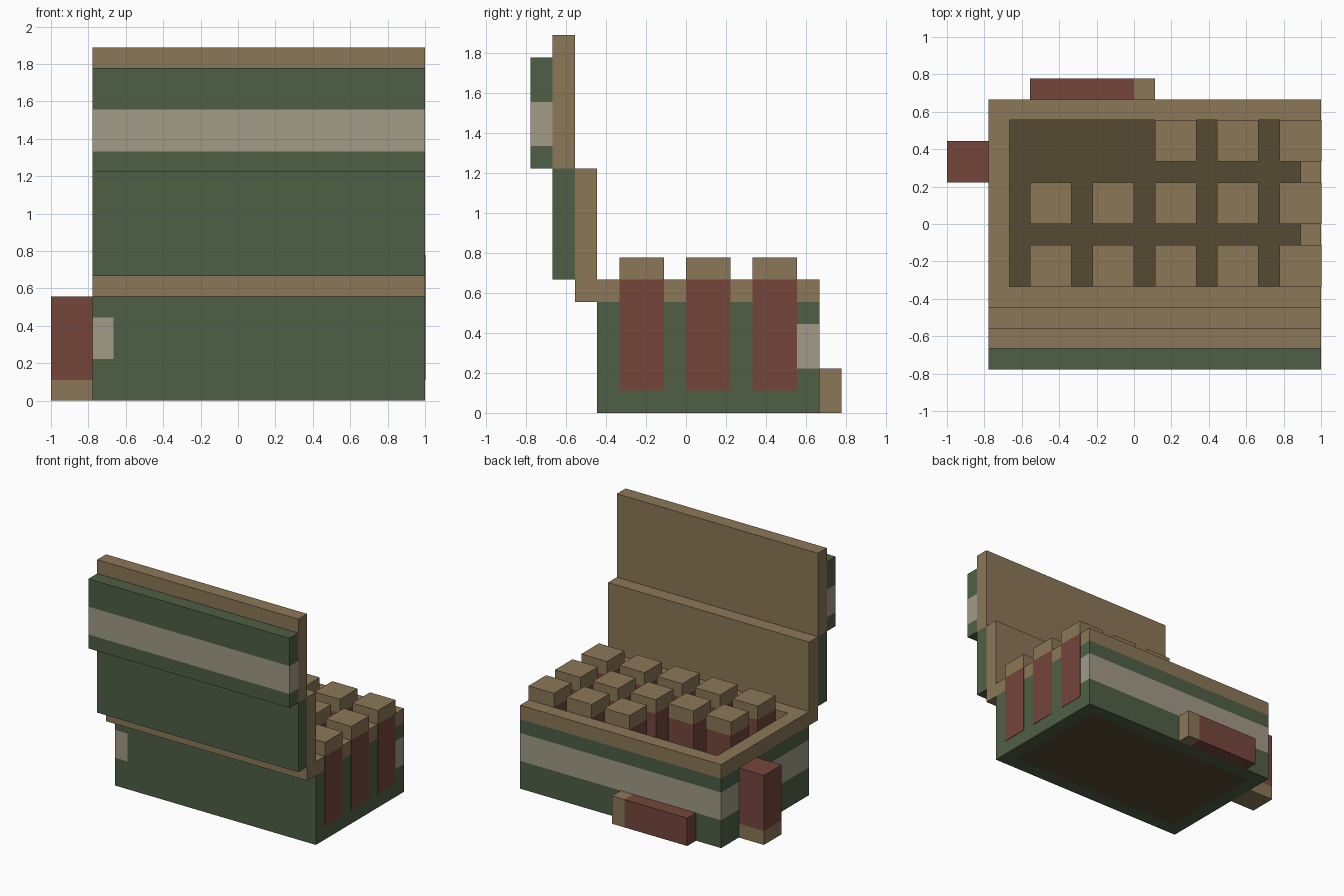
import bpy, bmesh
from mathutils import Vector

cube = bpy.data.objects.get("Cube")
if cube:
    bpy.data.objects.remove(cube, do_unlink=True)

U = 1 / 9  # one block of the grid the whole model is built on


def material(name, rgb):
    def linear(c):
        c /= 255
        return c / 12.92 if c <= 0.04045 else ((c + 0.055) / 1.055) ** 2.4
    colour = [linear(c) for c in rgb] + [1]
    mat = bpy.data.materials.new(name)
    mat.use_nodes = True
    mat.diffuse_color = colour
    bsdf = mat.node_tree.nodes["Principled BSDF"]
    bsdf.inputs["Base Color"].default_value = colour
    bsdf.inputs["Roughness"].default_value = 0.9
    return mat


TAN = material("tan", (139, 119, 87))
GREEN = material("olive green", (79, 95, 69))
PALE = material("pale grey", (162, 155, 136))
RED = material("dull red", (117, 70, 59))
DARK = material("dark brown", (86, 74, 51))


def block(name, lo, hi, colours, axis=2, cuts=()):
    """Box between two grid corners, cut across one axis into coloured bands."""
    lo, hi = Vector(lo), Vector(hi)
    bm = bmesh.new()
    bmesh.ops.create_cube(bm, size=1)
    for v in bm.verts:
        v.co = Vector([(lo[i] + (v.co[i] + 0.5) * (hi[i] - lo[i])) * U for i in range(3)])
    normal = Vector([float(i == axis) for i in range(3)])
    for cut in cuts:
        bmesh.ops.bisect_plane(bm, geom=bm.verts[:] + bm.edges[:] + bm.faces[:],
                               plane_co=normal * cut * U, plane_no=normal)
    for f in bm.faces:
        place = f.calc_center_median()[axis] / U
        f.material_index = sum(place > cut for cut in cuts)
    mesh = bpy.data.meshes.new(name)
    for mat in colours:
        mesh.materials.append(mat)
    bm.to_mesh(mesh)
    bm.free()
    obj = bpy.data.objects.new(name, mesh)
    bpy.context.collection.objects.link(obj)
    return obj


STRIPED = [GREEN, PALE, GREEN]

# Box floor and walls; the stripe runs along the left-hand and back walls
block("floor", (-6, -3, 0), (8, 5, 1), [DARK])
block("front_wall", (-6, -4, 0), (9, -3, 5), [GREEN])
block("plain_side_wall", (8, -3, 0), (9, 5, 5), [GREEN])
block("striped_side_wall", (-7, -4, 0), (-6, 5, 5), STRIPED, cuts=(2, 4))
block("back_wall", (-7, 5, 0), (9, 6, 5), STRIPED, cuts=(2, 4))

# Tan rim around the opening
block("rim_front", (-7, -4, 5), (9, -3, 6), [TAN])
block("rim_back", (-7, 5, 5), (9, 6, 6), [TAN])
for side, x in (("right", -7), ("left", 8)):
    block("rim_" + side, (x, -3, 5), (x + 1, 5, 6), [TAN])

# Open lid in two stepped layers
block("lid_lower_lining", (-7, -5, 5), (9, -4, 11), [TAN])
block("lid_lower_shell", (-7, -6, 6), (9, -5, 11), [GREEN])
block("lid_upper_lining", (-7, -6, 11), (9, -5, 17), [TAN])
block("lid_upper_shell", (-7, -7, 11), (9, -6, 16), STRIPED, cuts=(12, 14))

# Rows of cartridges; two are missing from the back row,
# and the last column shows through the side wall
for row in range(3):
    for col in range(5):
        if row == 2 and col < 2:
            continue
        x, y = -5 + 3 * col, -3 + 3 * row
        proud = 0.03 if col == 4 else 0
        block("cartridge", (x, y, 1), (x + 2 + proud, y + 2, 7), [RED, TAN], cuts=(6,))

# Loose cartridges leaning outside the box
block("standing_cartridge", (-9, 2, 0), (-7, 4, 5), [TAN, RED], cuts=(1,))
block("lying_cartridge", (-5, 6, 0), (1, 7, 2), [RED, TAN], axis=0, cuts=(0,))
